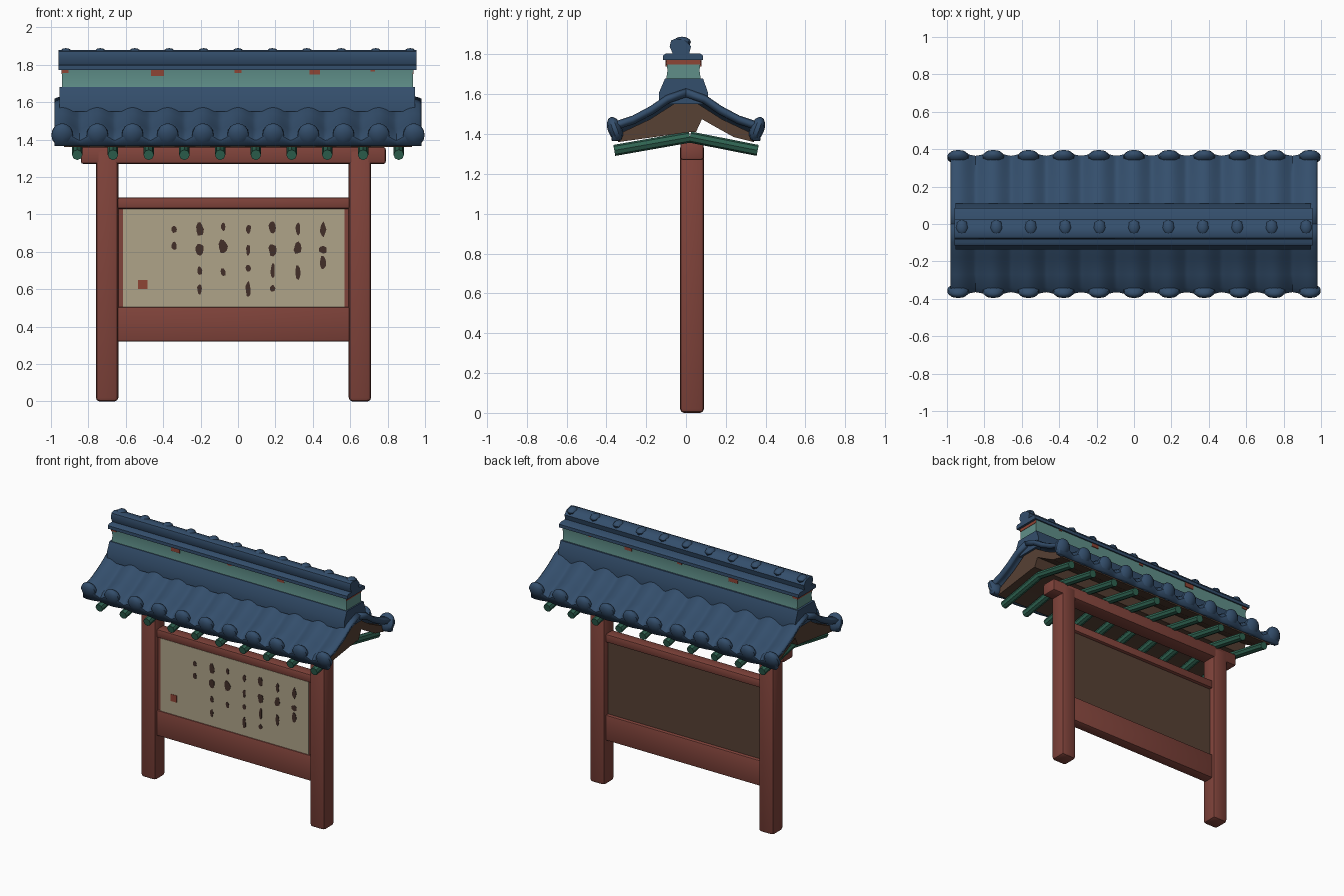
import bpy, bmesh, math, random
from mathutils import Vector, Matrix

if "Cube" in bpy.data.objects:
    bpy.data.objects.remove(bpy.data.objects["Cube"])

random.seed(4)

def mat(name, c):
    m = bpy.data.materials.new(name)
    m.diffuse_color = (*c, 1)
    m.use_nodes = True
    m.node_tree.nodes["Principled BSDF"].inputs["Base Color"].default_value = m.diffuse_color
    return m

BLUE = mat("tile blue", (0.034, 0.077, 0.150))
TEAL = mat("ridge teal", (0.115, 0.275, 0.250))
WOOD = mat("red wood", (0.215, 0.056, 0.043))
RED = mat("seal red", (0.270, 0.058, 0.035))
GREEN = mat("rafter green", (0.028, 0.125, 0.082))
CREAM = mat("board cream", (0.430, 0.370, 0.250))
BROWN = mat("underside brown", (0.095, 0.052, 0.034))
INK = mat("ink brown", (0.055, 0.028, 0.022))

def finish(name, bm, m):
    bmesh.ops.recalc_face_normals(bm, faces=bm.faces)
    me = bpy.data.meshes.new(name)
    bm.to_mesh(me)
    bm.free()
    me.materials.append(m)
    ob = bpy.data.objects.new(name, me)
    bpy.context.collection.objects.link(ob)
    return ob

def box(name, x, y, z, m, bevel=0.0):
    bm = bmesh.new()
    bmesh.ops.create_cube(bm, size=1)
    for v in bm.verts:
        v.co = Vector([a[0] + (c + 0.5) * (a[1] - a[0]) for a, c in zip((x, y, z), v.co)])
    if bevel:
        bmesh.ops.bevel(bm, geom=bm.edges[:], offset=bevel, segments=2, affect='EDGES', profile=0.5)
    return finish(name, bm, m)

def prism(name, profile, x0, x1, m):
    # extrude a (y, z) outline along x
    bm = bmesh.new()
    f = bm.faces.new([bm.verts.new((x0, y, z)) for y, z in profile])
    r = bmesh.ops.extrude_face_region(bm, geom=[f])
    bmesh.ops.translate(bm, vec=(x1 - x0, 0, 0),
                        verts=[v for v in r["geom"] if isinstance(v, bmesh.types.BMVert)])
    return finish(name, bm, m)

def rod(bm, a, b, r, n=8):
    a, b = Vector(a), Vector(b)
    q = (b - a).to_track_quat('Z', 'Y').to_matrix().to_4x4()
    bmesh.ops.create_cone(bm, cap_ends=True, segments=n, radius1=r, radius2=r, depth=(b - a).length,
                          matrix=Matrix.Translation((a + b) / 2) @ q)

# posts and beams
for side, x0 in (("left", -0.76), ("right", 0.592)):
    box(side + "_post", (x0, x0 + 0.12), (-0.03, 0.09), (0, 1.35), WOOD, 0.02)
box("top_beam", (-0.84, 0.79), (-0.028, 0.088), (1.27, 1.36), WOOD, 0.012)
box("upper_rail", (-0.65, 0.61), (-0.012, 0.07), (1.03, 1.09), WOOD, 0.01)
box("lower_rail", (-0.65, 0.61), (-0.012, 0.07), (0.32, 0.505), WOOD, 0.01)

# notice board: red frame edge, brown back, cream front
box("board_back", (-0.645, 0.6), (0.012, 0.045), (0.5, 1.035), BROWN)
box("board_frame", (-0.645, 0.6), (0.0, 0.012), (0.5, 1.035), WOOD)
box("board_front", (-0.615, 0.57), (-0.006, 0.002), (0.505, 1.03), CREAM)

# painted marks: plain irregular blobs (x, then heights)
columns = ((-0.34, (0.92, 0.83)), (-0.205, (0.92, 0.81, 0.70, 0.60)),
           (-0.08, (0.935, 0.83, 0.69)), (0.055, (0.92, 0.81, 0.71, 0.60)),
           (0.185, (0.93, 0.81, 0.70, 0.605)), (0.32, (0.92, 0.82, 0.69)),
           (0.455, (0.92, 0.81, 0.745)))
bm = bmesh.new()
for cx, heights in columns:
    for cz in heights:
        w, h = random.uniform(0.011, 0.024), random.uniform(0.018, 0.043)
        vs = []
        for i in range(9):
            a = i * math.tau / 9
            k = random.uniform(0.8, 1.15)
            vs.append(bm.verts.new((cx + w * k * math.cos(a), -0.0085, cz + h * k * math.sin(a))))
        f = bm.faces.new(vs)
        r = bmesh.ops.extrude_face_region(bm, geom=[f])
        bmesh.ops.translate(bm, vec=(0, 0.004, 0),
                            verts=[v for v in r["geom"] if isinstance(v, bmesh.types.BMVert)])
finish("painted_marks", bm, INK)
box("red_stamp", (-0.535, -0.485), (-0.0085, -0.005), (0.6, 0.65), RED)

# rafters between the tile rolls
PITCH = 0.188
bm = bmesh.new()
for i in range(10):
    x = (i - 4.5) * 0.191
    for s in (-1, 1):
        rod(bm, (x, 0.02, 1.385), (x, s * 0.36, 1.318), 0.028)
finish("rafters", bm, GREEN)

# brown gable body under the tiles, with the open notch on the rear side
prism("roof_underside", [(-0.34, 1.36), (-0.35, 1.395), (-0.18, 1.475), (0, 1.59), (0.18, 1.475), (0.35, 1.395),
                         (0.34, 1.36), (0.24, 1.385), (0.15, 1.435), (0.08, 1.475), (0.05, 1.41), (0.02, 1.41)],
      -0.93, 0.93, BROWN)

# wavy tile slopes
slope = [(0.0, 1.61), (0.10, 1.575), (0.18, 1.52), (0.27, 1.472), (0.345, 1.445), (0.372, 1.415), (0.365, 1.365)]
def wave(x):
    return abs(math.cos(math.pi * x / PITCH)) ** 1.3   # 1 on a roll, 0 in a trough
NX = 176
for side, s in (("front", -1), ("rear", 1)):
    bm = bmesh.new()
    rows = []
    for j, (y, z) in enumerate(slope):
        row = []
        for i in range(NX + 1):
            x = -0.98 + 1.96 * i / NX
            k = wave(x) - 0.5
            lip = 0.0 if j == len(slope) - 1 else 0.04
            row.append(bm.verts.new((x, s * (y + (0.015 * k if j > 3 else 0)), z + lip * k)))
        rows.append(row)
    for a, b in zip(rows, rows[1:]):
        for i in range(NX):
            bm.faces.new((a[i], a[i + 1], b[i + 1], b[i]))
    ob = finish(side + "_tiles", bm, BLUE)
    # make the normals point up and out so the thickness goes inward
    if sum(p.normal.z for p in ob.data.polygons) < 0:
        ob.data.flip_normals()
    md = ob.modifiers.new("thickness", 'SOLIDIFY')
    md.thickness, md.offset = 0.035, -1

    # rounded end caps of the rolls
    bm = bmesh.new()
    for i in range(11):
        c = Vector(((i - 5) * PITCH, s * 0.357, 1.425))
        bmesh.ops.create_uvsphere(bm, u_segments=10, v_segments=8, radius=1,
            matrix=Matrix.Translation(c) @ Matrix.Rotation(s * -0.35, 4, 'X') @ Matrix.Diagonal((0.06, 0.036, 0.064, 1)))
    finish(side + "_tile_ends", bm, BLUE)

# ridge: flared base, teal band, cap plate, crest
prism("ridge_base", [(-0.135, 1.55), (-0.135, 1.61), (-0.105, 1.68), (0.085, 1.68), (0.11, 1.61), (0.11, 1.55)],
      -0.955, 0.945, BLUE)
prism("ridge_band", [(-0.1, 1.67), (-0.093, 1.72), (-0.1, 1.775), (0.075, 1.775), (0.068, 1.72), (0.075, 1.67)],
      -0.94, 0.935, TEAL)
for x0 in (-0.943, 0.934):
    box("band_end_stripe", (x0, x0 + 0.004), (-0.098, 0.072), (1.75, 1.775), RED)
for x, w in ((-0.925, 0.02), (-0.43, 0.035), (0.0, 0.018), (0.41, 0.028), (0.72, 0.012)):
    for y in (-0.1, 0.073):
        box("band_spot", (x - w, x + w), (y - 0.002, y + 0.004), (1.775 - w, 1.775), RED)
prism("ridge_cap", [(-0.115, 1.772), (-0.115, 1.795), (-0.1, 1.805), (0.07, 1.805), (0.085, 1.795), (0.085, 1.772)],
      -0.96, 0.955, BLUE)
prism("ridge_crest", [(-0.065, 1.80), (-0.082, 1.84), (-0.075, 1.87), (-0.05, 1.88),
                      (0.0, 1.868), (0.025, 1.84), (0.015, 1.80)], -0.96, 0.955, BLUE)
bm = bmesh.new()
for i in range(11):
    bmesh.ops.create_uvsphere(bm, u_segments=8, v_segments=6, radius=1,
        matrix=Matrix.Translation(((i - 5) * 0.184, -0.02, 1.862)) @ Matrix.Diagonal((0.035, 0.045, 0.027, 1)))
finish("crest_knobs", bm, BLUE)

# smooth shading with sharp edges kept
for ob in bpy.context.collection.objects:
    ob.select_set(True)
    bpy.context.view_layer.objects.active = ob
bpy.ops.object.shade_smooth_by_angle(angle=math.radians(40))
